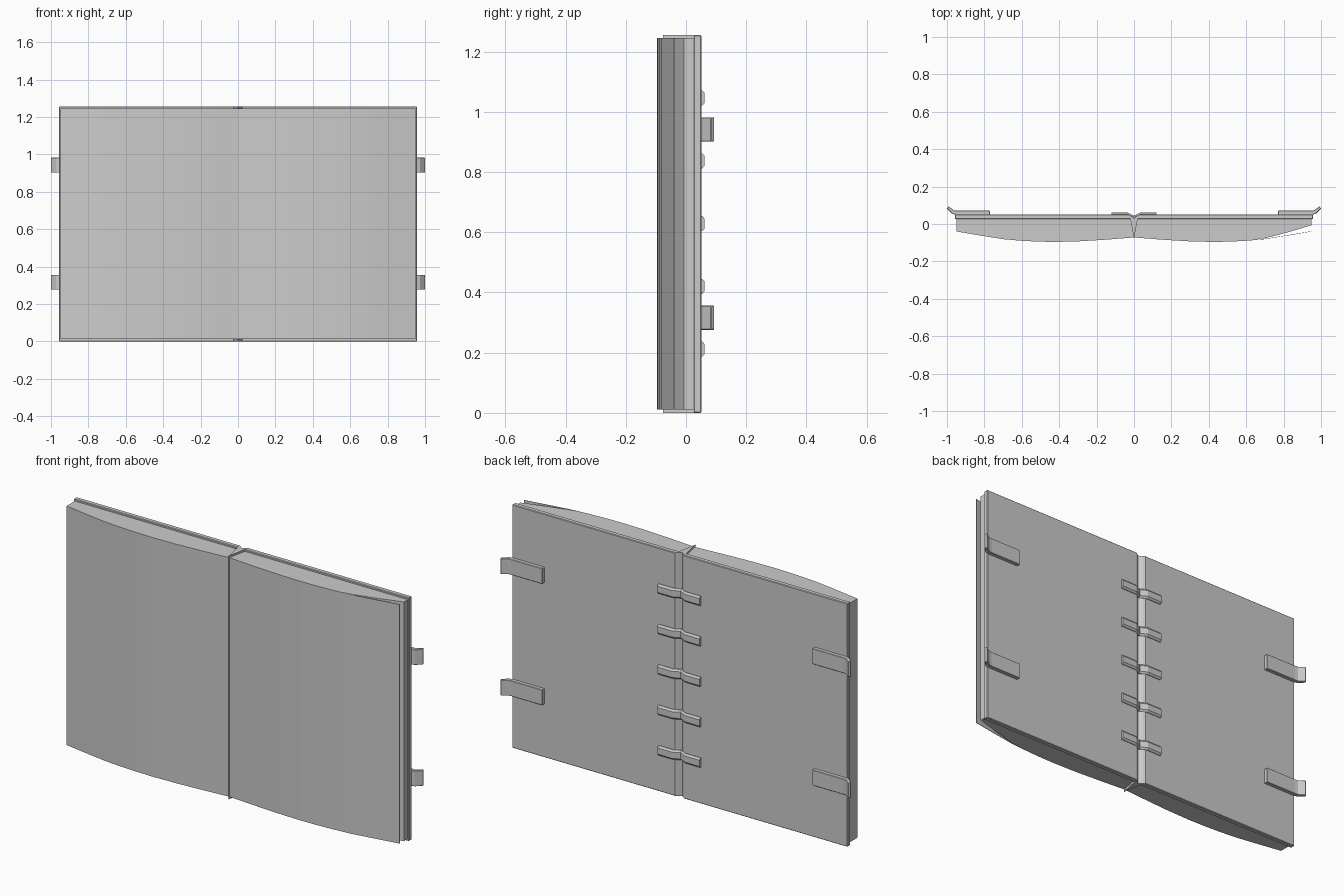
import bpy, bmesh

if "Cube" in bpy.data.objects:
    bpy.data.objects.remove(bpy.data.objects["Cube"])

grey = bpy.data.materials.new("plain_grey")
grey.diffuse_color = (0.6, 0.6, 0.6, 1)
grey.use_nodes = True
grey.node_tree.nodes["Principled BSDF"].inputs["Base Color"].default_value = grey.diffuse_color


def finish(name, bm, bevel=0):
    bmesh.ops.recalc_face_normals(bm, faces=bm.faces)
    me = bpy.data.meshes.new(name)
    bm.to_mesh(me)
    bm.free()
    me.materials.append(grey)
    ob = bpy.data.objects.new(name, me)
    bpy.context.collection.objects.link(ob)
    if bevel:
        mod = ob.modifiers.new("bevel", 'BEVEL')
        mod.width = bevel
        mod.segments = 1
    return ob


def prism(name, profile, z0, z1, side=1, bevel=0):
    """Extrude an (x, y) outline upwards; side = -1 mirrors it in x."""
    bm = bmesh.new()
    face = bm.faces.new([bm.verts.new((x * side, y, z0)) for x, y in profile])
    new = bmesh.ops.extrude_face_region(bm, geom=[face])["geom"]
    bmesh.ops.translate(bm, vec=(0, 0, z1 - z0),
                        verts=[v for v in new if isinstance(v, bmesh.types.BMVert)])
    return finish(name, bm, bevel)


H = 1.255
P0, P1 = 0.012, 1.245

# Bulging page surface, from the gutter outwards
curve = [(0.0, -0.072), (0.14, -0.083), (0.28, -0.092), (0.42, -0.096),
         (0.52, -0.094), (0.61, -0.089), (0.70, -0.081), (0.82, -0.062), (0.95, -0.040)]
# The right block falls away behind its loose top sheet
fallen = curve[:6] + [(0.70, -0.076), (0.82, -0.045), (0.95, -0.006)]
back = [(0.95, 0.026), (0.02, 0.026)]

prism("left_pages", curve + back, P0, P1, -1)
prism("right_pages", fallen + back, P0, P1)

# Loose top sheet on the right
sheet = curve[5:]
prism("loose_sheet", sheet + [(x, y + 0.002) for x, y in reversed(sheet)], P0, P1)

# Spine wedge reaching into the gutter, with a groove along its back
prism("spine", [(0, -0.076), (0.02, 0.026), (0.03, 0.049), (0.02, 0.046), (0, 0.030),
                (-0.02, 0.046), (-0.03, 0.049), (-0.02, 0.026)], 0, H)

clasp = [(0.77, 0.05), (0.955, 0.05), (0.972, 0.055), (1.0, 0.083),
         (0.992, 0.094), (0.962, 0.073), (0.945, 0.071), (0.77, 0.071)]

for side, label in ((-1, "left"), (1, "right")):
    # Cover board
    prism(label + "_cover", [(0.02, 0.026), (0.957, 0.026), (0.957, 0.051), (0.025, 0.051)],
          0, H, side, 0.003)
    # Curled clasps at the outer edge
    for i, z in enumerate((0.316, 0.942)):
        prism(f"{label}_clasp_{i + 1}", clasp, z - 0.04, z + 0.04, side, 0.002)

# Straps over the spine: wide against the cover, narrower on top, dipping at the groove
strap = [(-0.12, 0.062), (-0.035, 0.062), (0, 0.044), (0.035, 0.062), (0.12, 0.062)]
for i in range(5):
    zc = 0.212 + i * 0.2085
    bm = bmesh.new()
    rings = []
    for x, y in strap:
        ring = [(y - 0.02, -0.025), (y - 0.008, -0.025), (y, -0.016),
                (y, 0.016), (y - 0.008, 0.025), (y - 0.02, 0.025)]
        rings.append([bm.verts.new((x, b, zc + c)) for b, c in ring])
    for a, b in zip(rings, rings[1:]):
        for k in range(6):
            n = (k + 1) % 6
            bm.faces.new((a[k], a[n], b[n], b[k]))
    bm.faces.new(rings[0])
    bm.faces.new(rings[-1])
    finish(f"spine_strap_{i + 1}", bm)
